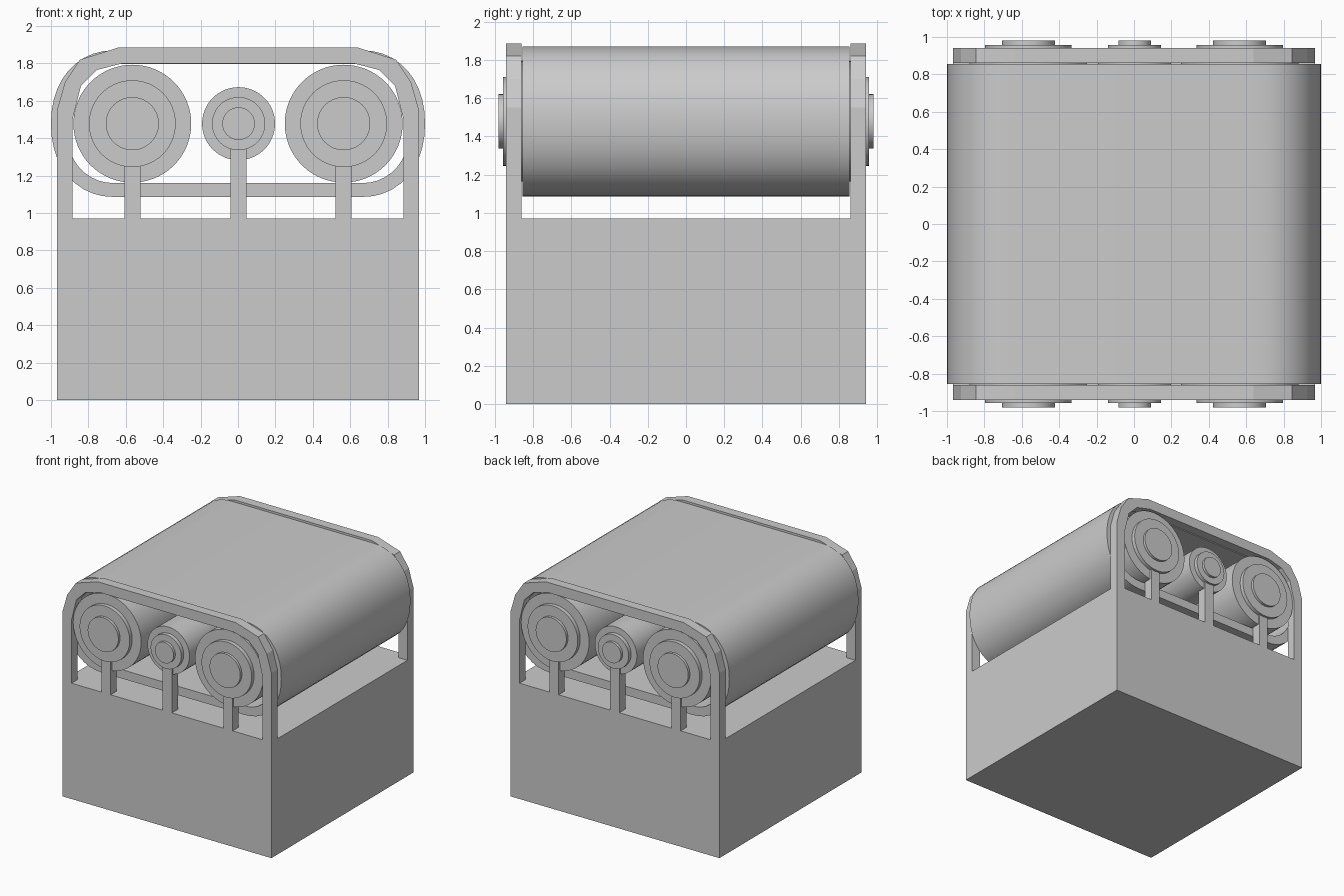
import bpy, bmesh
from math import sin, cos, pi, radians

if "Cube" in bpy.data.objects:
    bpy.data.objects.remove(bpy.data.objects["Cube"])

AXIS_Z = 1.478


def finish(name, bm, smooth=False):
    bmesh.ops.recalc_face_normals(bm, faces=bm.faces)
    me = bpy.data.meshes.new(name)
    bm.to_mesh(me)
    bm.free()
    ob = bpy.data.objects.new(name, me)
    bpy.context.collection.objects.link(ob)
    if smooth:
        bpy.ops.object.select_all(action='DESELECT')
        ob.select_set(True)
        bpy.context.view_layer.objects.active = ob
        bpy.ops.object.shade_smooth_by_angle(angle=radians(30))
    return ob


def extrude_profile(name, pts, y0, y1):
    """Closed xz outline extruded along y."""
    bm = bmesh.new()
    f = bm.faces.new([bm.verts.new((x, y0, z)) for x, z in pts])
    r = bmesh.ops.extrude_face_region(bm, geom=[f])
    for v in r['geom']:
        if isinstance(v, bmesh.types.BMVert):
            v.co.y = y1
    return finish(name, bm)


def box(name, x0, x1, y0, y1, z0, z1):
    return extrude_profile(name, [(x0, z0), (x1, z0), (x1, z1), (x0, z1)], y0, y1)


def roller(name, cx, radii, n=64):
    """Stepped roller (drum, collar, hub) turned about the y axis."""
    half = [(radii[0], 0.925), (radii[1], 0.925), (radii[1], 0.958),
            (radii[2], 0.958), (radii[2], 0.98)]
    prof = [(r, -y) for r, y in reversed(half)] + half
    bm = bmesh.new()
    rings = [[bm.verts.new((cx + r * cos(2 * pi * i / n), y, AXIS_Z + r * sin(2 * pi * i / n)))
              for i in range(n)] for r, y in prof]
    for a, b in zip(rings, rings[1:]):
        for i in range(n):
            j = (i + 1) % n
            bm.faces.new((a[i], a[j], b[j], b[i]))
    bm.faces.new(rings[0])
    bm.faces.new(rings[-1])
    return finish(name, bm, True)


def belt_outline(cx, rx, rz, n=20, e=2 / 2.15):
    """Rounded outline: two half superellipses joined by straight runs."""
    pts = []
    for side in (1, -1):
        for i in range(n + 1):
            a = -pi / 2 + pi * i / n
            c, s = max(cos(a), 0) ** e, abs(sin(a)) ** e * (1 if a > 0 else -1)
            pts.append((side * (cx + rx * c), AXIS_Z + side * rz * s))
    return pts


# Solid base
box("base", -0.968, 0.968, -0.94, 0.94, 0, 0.97)

# Belt: hollow loop around the rollers
bm = bmesh.new()
outer, inner = belt_outline(0.66, 0.34, 0.392), belt_outline(0.66, 0.265, 0.318)
loops = [[bm.verts.new((x, y, z)) for x, z in pts]
         for pts, y in ((outer, -0.855), (outer, 0.855), (inner, 0.855), (inner, -0.855))]
for k in range(4):
    a, b = loops[k], loops[(k + 1) % 4]
    for i in range(len(a)):
        j = (i + 1) % len(a)
        bm.faces.new((a[i], a[j], b[j], b[i]))
finish("belt", bm, True)

# Rollers
BIG, SMALL = (0.315, 0.232, 0.142), (0.195, 0.142, 0.087)
rollers = (("left", -0.565, BIG), ("middle", 0.003, SMALL), ("right", 0.565, BIG))
for label, x, radii in rollers:
    roller(label + "_roller", x, radii)

# Arched end frames and roller supports, front and back
out_r = [(0.968, 0.96), (0.968, 1.55), (0.925, 1.70), (0.845, 1.82), (0.64, 1.885)]
in_r = [(0.885, 0.96), (0.885, 1.50), (0.84, 1.68), (0.755, 1.765), (0.62, 1.80)]
arch = (out_r + [(-x, z) for x, z in reversed(out_r)]
        + [(-x, z) for x, z in in_r] + list(reversed(in_r)))
for label, s in (("front", -1), ("back", 1)):
    extrude_profile(label + "_frame", arch, s * 0.86, s * 0.94)
    for side, x, radii in rollers:
        box(f"{label}_{side}_support", x - 0.043, x + 0.043,
            *sorted((s * 0.86, s * 0.94)), 0.96, AXIS_Z - radii[1] + 0.02)
